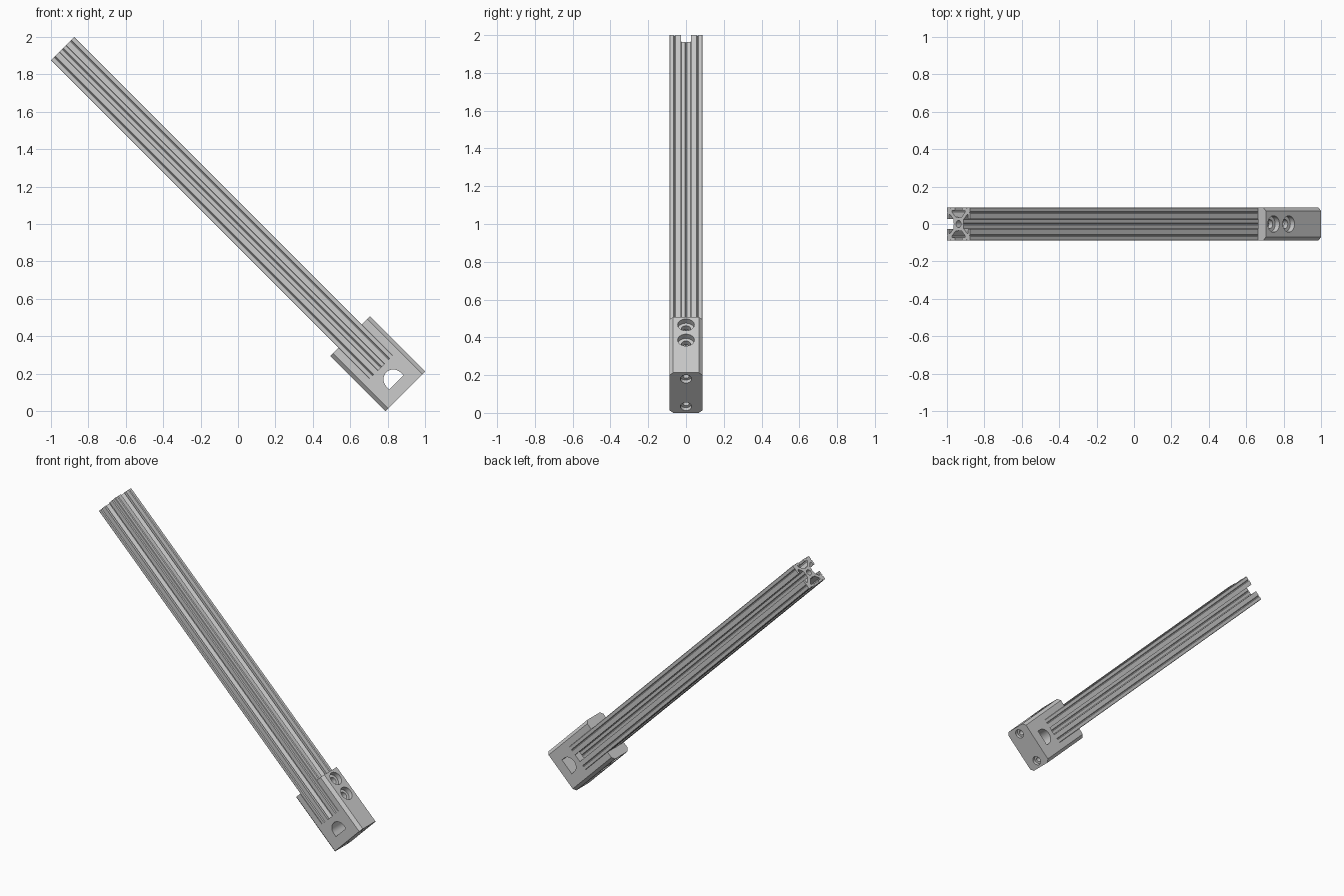
import bpy, bmesh, math
from mathutils import Matrix, Vector

if "Cube" in bpy.data.objects:
    bpy.data.objects.remove(bpy.data.objects["Cube"])

# Shared tilted frame: local z runs up the beam, local x across it, y is depth
FRAME = Matrix.Translation((0.8935, 0, 0.1065)) @ Matrix.Rotation(math.radians(-45), 4, 'Y')
HALF = 0.0885      # half width of the beam
ARM = 0.15         # half width of the bracket
LENGTH = 2.589     # bracket base to beam tip
SEAT = 0.182       # height where the beam rests in the bracket


def prism(name, pts, depth, matrix=Matrix()):
    """Extrude a closed xy outline along +z."""
    bm = bmesh.new()
    face = bm.faces.new([bm.verts.new((x, y, 0)) for x, y in pts])
    ext = bmesh.ops.extrude_face_region(bm, geom=[face])
    bmesh.ops.translate(bm, vec=(0, 0, depth),
                        verts=[e for e in ext['geom'] if isinstance(e, bmesh.types.BMVert)])
    bmesh.ops.recalc_face_normals(bm, faces=bm.faces)
    bm.transform(matrix)
    mesh = bpy.data.meshes.new(name)
    bm.to_mesh(mesh)
    bm.free()
    ob = bpy.data.objects.new(name, mesh)
    bpy.context.collection.objects.link(ob)
    return ob


def circle(r, n=32):
    return [(r * math.cos(2 * math.pi * i / n), r * math.sin(2 * math.pi * i / n)) for i in range(n)]


def cut(ob, cutter):
    """Subtract cutter from ob and remove the cutter."""
    cutter.hide_render = True
    mod = ob.modifiers.new("cut", 'BOOLEAN')
    mod.operation, mod.solver, mod.object = 'DIFFERENCE', 'EXACT', cutter
    bpy.context.view_layer.objects.active = ob
    bpy.ops.object.modifier_apply(modifier=mod.name)
    bpy.data.objects.remove(cutter)


def drill(ob, start, direction, r, depth):
    rot = Vector(direction).to_track_quat('Z', 'Y').to_matrix().to_4x4()
    start = Vector(start) - Vector(direction) * 0.01
    cut(ob, prism("drill", circle(r), depth + 0.01, Matrix.Translation(start) @ rot))


# Slotted beam: half of one side, mirrored, then repeated four times
half = [(HALF - 0.003, HALF), (0.066, HALF), (0.061, HALF - 0.006), (0.056, HALF),
        (0.026, HALF), (0.026, 0.0725), (0.05, 0.0725), (0.05, 0.064),
        (0.024, 0.038), (0.005, 0.038)]
side = half + [(0, 0.033)] + [(-x, y) for x, y in reversed(half)]
outline = []
for k in range(4):
    c, s = round(math.cos(k * math.pi / 2)), round(math.sin(k * math.pi / 2))
    outline += [(c * x - s * y, s * x + c * y) for x, y in side]
beam = prism("slotted_beam", outline, LENGTH - SEAT, Matrix.Translation((0, 0, SEAT)))
drill(beam, (0, 0, SEAT), (0, 0, 1), 0.019, LENGTH)

# End bracket: chamfered block with a pocket for the beam
ch = 0.02
corner = [(ARM, HALF - ch), (ARM - ch, HALF)]
block = (corner + [(-x, y) for x, y in reversed(corner)]
         + [(-x, -y) for x, y in corner] + [(x, -y) for x, y in reversed(corner)])
bracket = prism("end_bracket", block, 0.417)
pocket = [(-HALF, -0.2), (HALF, -0.2), (HALF, 0.2), (-HALF, 0.2)]
cut(bracket, prism("pocket", pocket, 0.5, Matrix.Translation((0, 0, SEAT))))

# D-shaped window through the base
r = 0.053
arc = [(r * math.cos(math.pi * i / 20), 0.09 + r * math.sin(math.pi * i / 20)) for i in range(21)]
window = arc + [(-r, 0.067), (r, 0.067)]
cut(bracket, prism("window", window, 0.4,
                   Matrix.Translation((0, 0.2, 0)) @ Matrix.Rotation(math.pi / 2, 4, 'X')))

# Counterbored bolt holes in both arms and in the base
for s in (-1, 1):
    for h in (0.245, 0.359):
        drill(bracket, (s * ARM, 0, h), (-s, 0, 0), 0.044, 0.032)
        drill(bracket, (s * ARM, 0, h), (-s, 0, 0), 0.025, 0.08)
    drill(bracket, (s * 0.103, 0, 0), (0, 0, 1), 0.03, 0.022)
    drill(bracket, (s * 0.103, 0, 0), (0, 0, 1), 0.016, 0.12)

# Tilt into place and smooth the bores
for ob in (beam, bracket):
    ob.data.transform(FRAME)
    bpy.ops.object.select_all(action='DESELECT')
    ob.select_set(True)
    bpy.context.view_layer.objects.active = ob
    bpy.ops.object.shade_smooth_by_angle(angle=math.radians(25))
